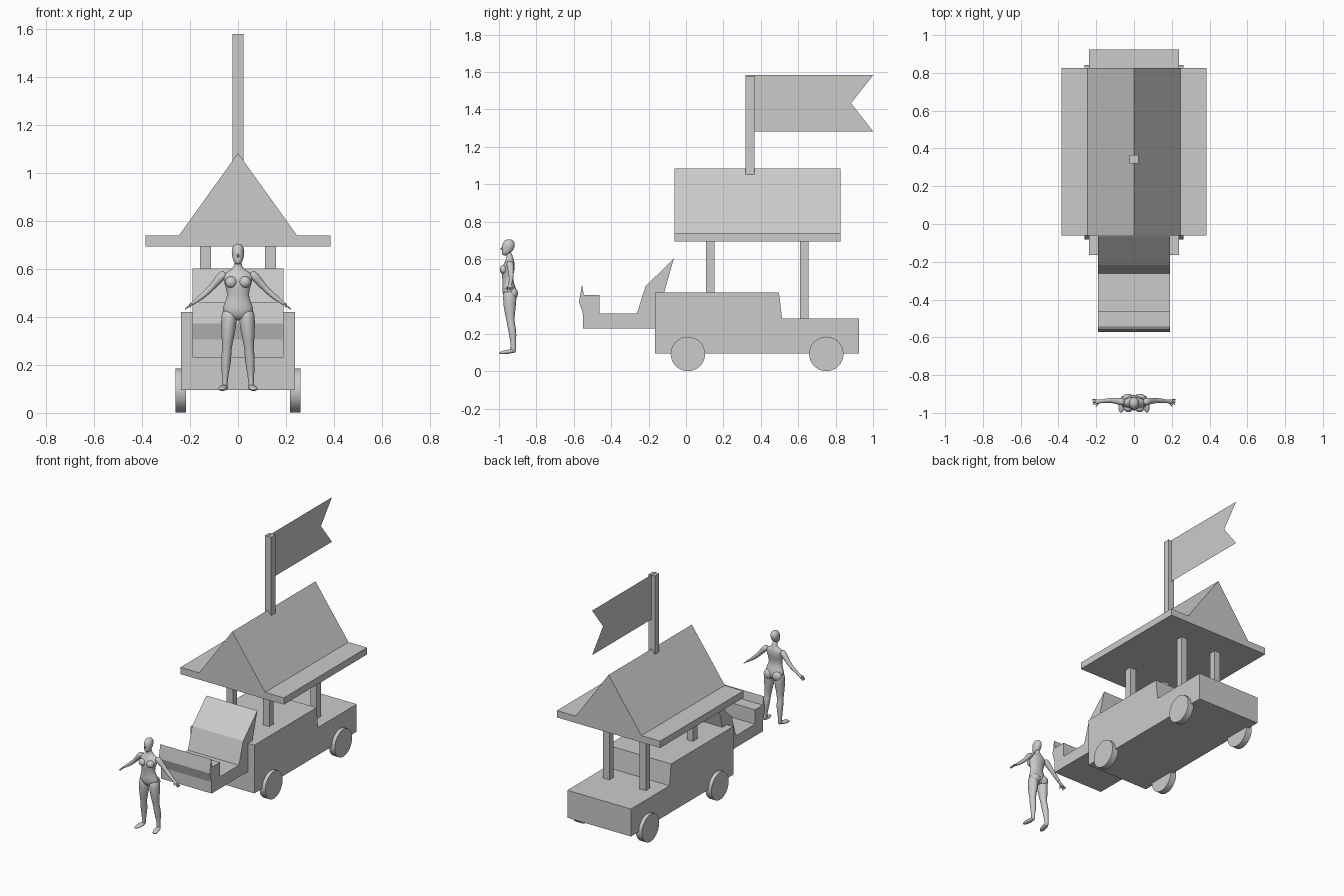
import bpy, bmesh
from math import cos, sin, pi
from mathutils import Vector


def make_object(name, bm):
    bmesh.ops.recalc_face_normals(bm, faces=bm.faces)
    me = bpy.data.meshes.new(name)
    bm.to_mesh(me)
    bm.free()
    ob = bpy.data.objects.new(name, me)
    bpy.context.collection.objects.link(ob)
    return ob


def extrude(name, profile, axis, lo, hi):
    """Extrude a profile along x (points are y,z) or along y (points are x,z)."""
    bm = bmesh.new()
    place = (lambda a, b, d: (d, a, b)) if axis == 'x' else (lambda a, b, d: (a, d, b))
    rings = [[bm.verts.new(place(a, b, d)) for a, b in profile] for d in (lo, hi)]
    n = len(profile)
    for ring in rings:
        bm.faces.new(ring)
    for i in range(n):
        j = (i + 1) % n
        bm.faces.new((rings[0][i], rings[0][j], rings[1][j], rings[1][i]))
    return make_object(name, bm)


def box(name, x0, x1, y0, y1, z0, z1):
    return extrude(name, [(y0, z0), (y1, z0), (y1, z1), (y0, z1)], 'x', x0, x1)


def loft(name, stations, sides=14, mirror=1):
    """Smooth tube through stations (x, y, z, half width, half depth)."""
    bm = bmesh.new()
    pts = [Vector((s[0] * mirror, s[1], s[2])) for s in stations]
    rings = []
    for k, s in enumerate(stations):
        t = pts[min(k + 1, len(pts) - 1)] - pts[max(k - 1, 0)]
        t.y = 0
        u = Vector((0, 1, 0)).cross(t.normalized())
        v = Vector((0, 1, 0))
        rings.append([bm.verts.new(pts[k] + u * s[3] * cos(2 * pi * i / sides)
                                   + v * s[4] * sin(2 * pi * i / sides))
                      for i in range(sides)])
    for a, b in zip(rings, rings[1:]):
        for i in range(sides):
            j = (i + 1) % sides
            bm.faces.new((a[i], a[j], b[j], b[i]))
    bm.faces.new(rings[0])
    bm.faces.new(rings[-1])
    ob = make_object(name, bm)
    ob.data.shade_smooth()
    ob.modifiers.new("smooth", 'SUBSURF').levels = 1
    return ob


def ellipsoid(name, loc, scale):
    bpy.ops.mesh.primitive_uv_sphere_add(segments=20, ring_count=12, radius=1, location=loc)
    ob = bpy.context.object
    ob.name = name
    ob.scale = scale
    ob.data.shade_smooth()
    return ob


# Car body with lower rear deck
extrude("car_body", [(-0.165, 0.096), (0.925, 0.096), (0.925, 0.281), (0.514, 0.281),
                     (0.497, 0.421), (-0.165, 0.421)], 'x', -0.237, 0.237)

# Front scoop seat with lip and raised back
extrude("front_seat", [(-0.155, 0.23), (-0.551, 0.23), (-0.551, 0.307), (-0.572, 0.373),
                       (-0.556, 0.463), (-0.546, 0.407), (-0.463, 0.407), (-0.463, 0.31),
                       (-0.262, 0.31), (-0.216, 0.455), (-0.065, 0.603), (-0.118, 0.418)],
        'x', -0.19, 0.19)

# Roof: eave slab and gable in one profile
extrude("roof", [(-0.385, 0.694), (0.385, 0.694), (0.385, 0.74), (0.246, 0.74),
                 (0, 1.083), (-0.246, 0.74), (-0.385, 0.74)], 'y', -0.062, 0.825)

# Roof posts and wheels
for s, side in ((-1, "left"), (1, "right")):
    for end, y, z in (("front", 0.13, 0.41), ("rear", 0.632, 0.27)):
        box(f"{end}_post_{side}", s * 0.136 - 0.023, s * 0.136 + 0.023,
            y - 0.023, y + 0.023, z, 0.70)
    for end, y in (("front", 0.01), ("rear", 0.75)):
        circle = [(y + 0.092 * cos(2 * pi * i / 32), 0.093 + 0.092 * sin(2 * pi * i / 32))
                  for i in range(32)]
        wheel = extrude(f"{end}_wheel_{side}", circle, 'x', s * 0.217, s * 0.261)
        wheel.select_set(True)
        bpy.context.view_layer.objects.active = wheel
        bpy.ops.object.shade_smooth_by_angle()
        wheel.select_set(False)

# Flag pole and thin swallowtail flag
box("flag_pole", -0.023, 0.023, 0.319, 0.365, 1.05, 1.58)
bm = bmesh.new()
bm.faces.new([bm.verts.new((0, y, z)) for y, z in
              ((0.317, 1.283), (1.0, 1.283), (0.883, 1.433), (1.0, 1.583), (0.317, 1.583))])
make_object("flag", bm)

# Standing figure: torso with neck, then head
loft("torso", [(0, -0.94, 0.385, 0.025, 0.022), (0, -0.942, 0.405, 0.060, 0.036),
               (0, -0.944, 0.430, 0.069, 0.041), (0, -0.948, 0.460, 0.056, 0.034),
               (0, -0.954, 0.492, 0.044, 0.028), (0, -0.954, 0.525, 0.053, 0.034),
               (0, -0.950, 0.555, 0.063, 0.036), (0, -0.944, 0.580, 0.062, 0.028),
               (0, -0.942, 0.594, 0.036, 0.022), (0, -0.942, 0.606, 0.016, 0.017),
               (0, -0.948, 0.640, 0.015, 0.016)])
loft("head", [(0, -0.968, 0.619, 0.008, 0.012), (0, -0.964, 0.628, 0.018, 0.022),
              (0, -0.954, 0.648, 0.025, 0.032), (0, -0.949, 0.672, 0.028, 0.036),
              (0, -0.947, 0.692, 0.025, 0.031), (0, -0.947, 0.706, 0.011, 0.015)])
ellipsoid("nose", (0, -0.984, 0.655), (0.004, 0.007, 0.008))

# Limbs, mirrored left and right
for s, side in ((-1, "left"), (1, "right")):
    ellipsoid(f"breast_{side}", (s * 0.029, -0.974, 0.545), (0.025, 0.022, 0.024))
    ellipsoid(f"buttock_{side}", (s * 0.031, -0.924, 0.415), (0.033, 0.025, 0.033))
    loft(f"leg_{side}", [(0.036, -0.942, 0.435, 0.030, 0.034), (0.037, -0.942, 0.395, 0.035, 0.038),
                         (0.041, -0.943, 0.340, 0.030, 0.033), (0.045, -0.940, 0.285, 0.022, 0.024),
                         (0.047, -0.937, 0.260, 0.020, 0.021), (0.050, -0.928, 0.215, 0.022, 0.023),
                         (0.053, -0.924, 0.165, 0.015, 0.016), (0.055, -0.923, 0.125, 0.011, 0.013),
                         (0.056, -0.924, 0.096, 0.013, 0.017)], mirror=s)
    foot = ellipsoid(f"foot_{side}", (s * 0.062, -0.954, 0.104), (0.018, 0.046, 0.011))
    foot.rotation_euler = (0.14, 0, s * 0.2)
    loft(f"arm_{side}", [(0.050, -0.942, 0.583, 0.016, 0.018), (0.070, -0.940, 0.570, 0.020, 0.021),
                         (0.090, -0.937, 0.545, 0.016, 0.017), (0.122, -0.934, 0.510, 0.012, 0.013),
                         (0.137, -0.935, 0.497, 0.013, 0.013), (0.165, -0.938, 0.474, 0.010, 0.010),
                         (0.180, -0.940, 0.463, 0.007, 0.009), (0.197, -0.941, 0.451, 0.007, 0.014),
                         (0.204, -0.941, 0.446, 0.005, 0.012)], mirror=s)
    for f, dy in enumerate((-0.011, -0.004, 0.003, 0.010)):
        loft(f"finger_{f + 1}_{side}", [(0.198, -0.941 + dy, 0.450, 0.0035, 0.0035),
                                        (0.212, -0.941 + dy * 1.2, 0.440, 0.0035, 0.0035),
                                        (0.221, -0.941 + dy * 1.2, 0.431, 0.003, 0.003)], 6, s)
    loft(f"thumb_{side}", [(0.188, -0.950, 0.456, 0.005, 0.005),
                           (0.197, -0.960, 0.446, 0.004, 0.004),
                           (0.203, -0.966, 0.439, 0.003, 0.003)], 6, s)
